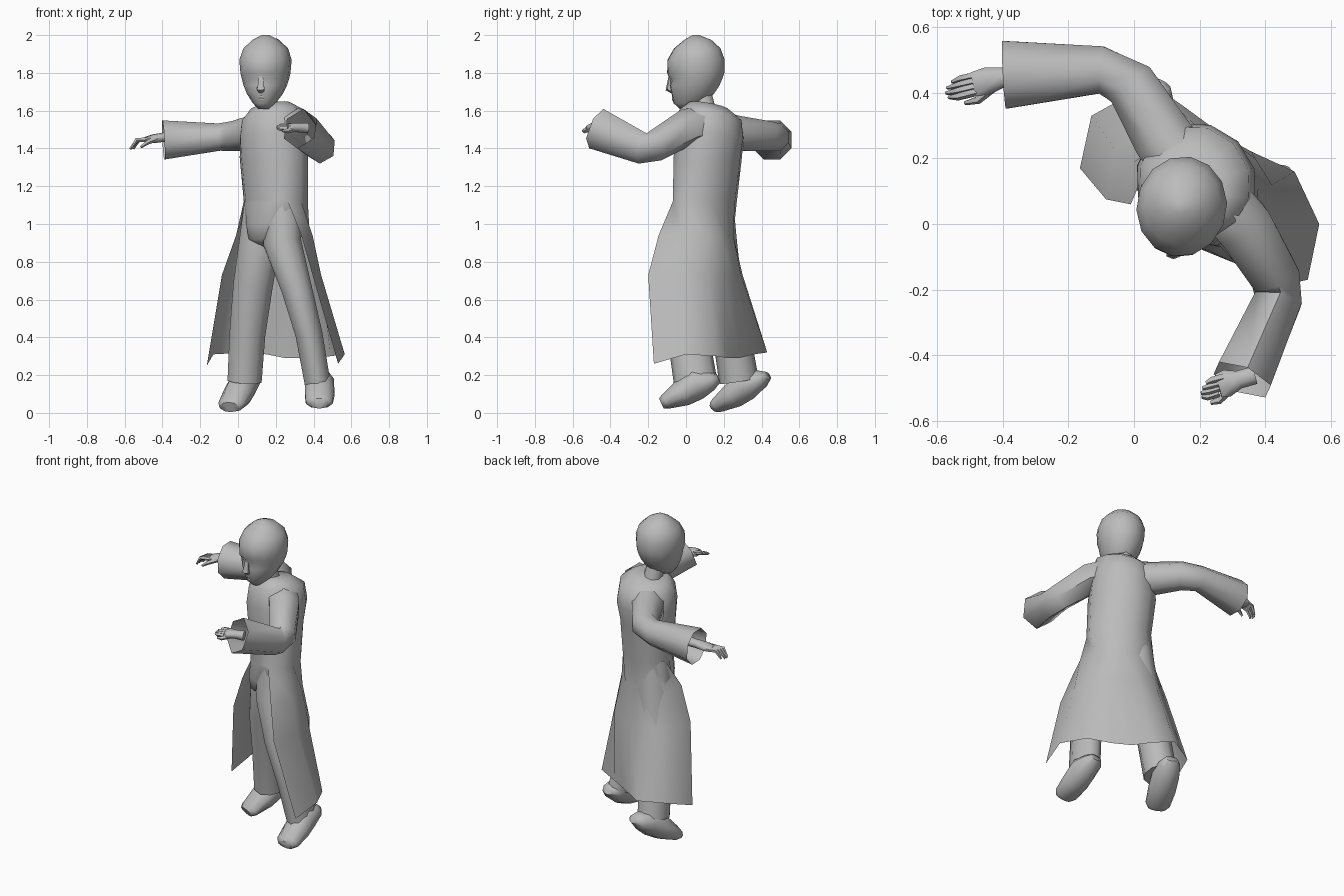
import bpy, bmesh, math
from mathutils import Vector, Matrix

if "Cube" in bpy.data.objects:
    bpy.data.objects.remove(bpy.data.objects["Cube"])

grey = bpy.data.materials.new("plain_grey")
grey.use_nodes = True
grey.diffuse_color = (0.5, 0.5, 0.5, 1)
grey.node_tree.nodes["Principled BSDF"].inputs["Base Color"].default_value = (0.5, 0.5, 0.5, 1)


def loft(name, rings, cap_start=True, cap_end=True, sheet=None, sheet_first=0, angle=60):
    """Skin closed rings; optional open sheet rows hang from the first ring."""
    bm = bmesh.new()
    rows = [[bm.verts.new(p) for p in ring] for ring in rings]
    n = len(rows[0])
    for a, b in zip(rows, rows[1:]):
        for i in range(n):
            j = (i + 1) % n
            bm.faces.new((a[i], a[j], b[j], b[i]))
    if cap_start:
        bm.faces.new(rows[0])
    if cap_end:
        bm.faces.new(rows[-1])
    if sheet:
        upper = rows[0][sheet_first:sheet_first + len(sheet[0])]
        for row in sheet:
            lower = [bm.verts.new(p) for p in row]
            for i in range(len(row) - 1):
                bm.faces.new((upper[i], upper[i + 1], lower[i + 1], lower[i]))
            upper = lower
    bmesh.ops.recalc_face_normals(bm, faces=bm.faces)
    mesh = bpy.data.meshes.new(name)
    bm.to_mesh(mesh)
    bm.free()
    mesh.materials.append(grey)
    obj = bpy.data.objects.new(name, mesh)
    bpy.context.collection.objects.link(obj)
    bpy.ops.object.select_all(action='DESELECT')
    obj.select_set(True)
    bpy.context.view_layer.objects.active = obj
    bpy.ops.object.shade_smooth_by_angle(angle=math.radians(angle))


def tube(name, path, radii, sides=8, ref=(0, 0, 1), **options):
    """Tube along a path; each radius is (sideways, upward)."""
    pts = [Vector(p) for p in path]
    rings = []
    for i, (p, r) in enumerate(zip(pts, radii)):
        ru, rv = r if isinstance(r, tuple) else (r, r)
        d = (pts[min(i + 1, len(pts) - 1)] - pts[max(i - 1, 0)]).normalized()
        u = d.cross(Vector(ref)).normalized()
        v = u.cross(d)
        turn = [math.tau * (k + 0.5) / sides for k in range(sides)]
        rings.append([p + u * ru * math.cos(t) + v * rv * math.sin(t) for t in turn])
    loft(name, rings, **options)


# Torso frame: the chest is turned 45 degrees to the model's right
LEFT = Vector((1, -1, 0)).normalized()
FRONT = Vector((-1, -1, 0)).normalized()


def body_ring(z, cx, cy, a, b, tilt=0):
    ring = []
    for k in range(12):
        t = math.pi / 2 - k * math.tau / 12
        c, s = math.cos(t), math.sin(t)
        ring.append(Vector((cx, cy, z + tilt * c)) + LEFT * a * c + FRONT * b * s)
    return ring


# Long coat: closed bodice with an open-fronted skirt hanging below
hip = [(.335, -.145), (.395, -.02), (.38, .11), (.335, .18), (.28, .22),
       (.20, .25), (.10, .25), (.0, .19), (-.01, .06)]
knee = [(.395, -.20), (.44, -.02), (.42, .12), (.37, .20), (.30, .25),
        (.20, .29), (.08, .30), (-.06, .23), (-.085, .075)]
hem = [(.53, -.17, .26), (.565, 0, .31), (.49, .16, .30), (.36, .22, .29), (.25, .28, .29),
       (.15, .36, .31), (.05, .43, .32), (-.13, .33, .31), (-.165, .17, .25)]
loft("coat",
     [body_ring(1.12, .20, .10, .19, .15), body_ring(1.35, .19, .115, .20, .165),
      body_ring(1.47, .19, .125, .19, .18, .02), body_ring(1.57, .185, .13, .175, .165, .04),
      body_ring(1.625, .17, .12, .11, .10, .025)],
     cap_start=False, sheet=[[(x, y, .94) for x, y in hip], [(x, y, .73) for x, y in knee], hem],
     sheet_first=2)

# Trousers
loft("trouser_seat",
     [body_ring(1.2, .197, .103, .185, .147), body_ring(1.12, .198, .10, .187, .148),
      body_ring(1.0, .185, .09, .16, .14), body_ring(.92, .16, .085, .10, .11),
      body_ring(.88, .15, .085, .03, .04)])
tube("right_trouser_leg",
     [(.13, .15, 1.12), (.115, .155, .9), (.08, .185, .68), (.05, .24, .42), (.035, .28, .17)],
     [.1, .115, .11, .1, (.095, .105)], sides=10, ref=(0, 1, 0))
tube("left_trouser_leg",
     [(.235, .05, 1.12), (.235, .02, .9), (.31, -.02, .66), (.375, .01, .42), (.42, .05, .165)],
     [.11, .105, (.085, .1), (.075, .11), (.072, .115)], sides=10, ref=(0, 1, 0))


# Shoes, raised at the heel
def shoe(name, heel, toe):
    heel, toe = Vector(heel), Vector(toe)
    steps = [(-.04, .04, .025, 0), (.08, .065, .05, 0), (.35, .08, .085, .02),
             (.62, .082, .072, .005), (.92, .075, .042, 0), (1, .055, .03, 0)]
    path = [heel.lerp(toe, t) + Vector((0, 0, lift)) for t, u, v, lift in steps]
    tube(name, path, [(u, v) for t, u, v, lift in steps], sides=10)


shoe("right_shoe", (.07, .42, .19), (-.045, .15, .03))
shoe("left_shoe", (.435, .16, .18), (.43, -.13, .05))

# Sleeves, open and flared at the cuffs
tube("right_sleeve",
     [(.16, .17, 1.5), (.09, .26, 1.48), (-.01, .425, 1.465), (-.1, .47, 1.46), (-.395, .455, 1.445)],
     [.1, .1, .085, .078, .112], cap_end=False)
tube("left_sleeve",
     [(.25, .09, 1.53), (.33, .0, 1.51), (.43, -.16, 1.415), (.44, -.23, 1.40), (.33, -.475, 1.505)],
     [.1, .1, .085, .083, (.1, .112)], sides=6, cap_end=False)


# Hands: flat palm, four drooping fingers and a thumb
def hand(side, wrist, tip, across, droop):
    wrist, tip, across = Vector(wrist), Vector(tip), Vector(across).normalized()
    down = Vector((0, 0, -droop))
    knuckle = wrist.lerp(tip, .52)
    back = wrist - (tip - wrist) * .4
    tube(side + "_palm", [back, wrist, wrist.lerp(tip, .3), knuckle],
         [.03, (.03, .026), (.045, .025), (.04, .017)], ref=Vector((0, 0, 1)))
    for i in range(4):
        off = across * (i - 1.5)
        reach = .98 - abs(i - 1.5) * .06
        tube(f"{side}_finger_{i + 1}",
             [wrist.lerp(tip, .45) + off * .018, wrist.lerp(tip, .75) + off * .019 - down * .2,
              wrist.lerp(tip, reach) + off * .016 + down],
             [.013, .012, .006], sides=5)
    tube(side + "_thumb",
         [wrist.lerp(tip, .15) - across * .02, wrist.lerp(tip, .4) - across * .055 + down * .4,
          wrist.lerp(tip, .6) - across * .055 + down], [.016, .013, .007], sides=5)


hand("right", (-.39, .45, 1.46), (-.58, .405, 1.43), (.2, 1, 0), .035)
hand("left", (.32, -.475, 1.51), (.2, -.51, 1.515), (.3, 1, .4), .0)

# Neck and head, the face turned slightly to the model's right
tube("neck", [(.165, .11, 1.58), (.15, .08, 1.72)], [.058, .05], ref=(0, 1, 0))
TURN = Matrix.Translation((.145, .05, 0)) @ Matrix.Rotation(math.radians(-10), 4, 'Z')

# Head levels: height, front y, back y, half width
levels = [(1.61, -.085, -.02, .03), (1.64, -.118, .05, .06), (1.69, -.128, .10, .095),
          (1.735, -.138, .13, .115), (1.77, -.14, .145, .125), (1.80, -.152, .155, .132),
          (1.87, -.15, .157, .138), (1.93, -.115, .135, .118), (1.975, -.06, .085, .07),
          (2.0, -.015, .02, .02)]
rings = []
for z, front, back, half in levels:
    ring = []
    for k in range(14):
        t = k * math.tau / 14
        y = (front + back) / 2 + (front - back) / 2 * math.cos(t)
        if z == 1.77 and k in (1, 13):      # eye sockets
            y += .016
        ring.append(TURN @ Vector((half * math.sin(t), y, z)))
    rings.append(ring)
loft("head", rings)

# Nose and lips
tube("nose", [TURN @ Vector(p) for p in [(0, -.132, 1.785), (0, -.14, 1.735), (0, -.143, 1.715), (0, -.125, 1.7)]],
     [.012, (.018, .014), (.024, .018), (.014, .01)], sides=6, ref=(0, 1, 0))
for name, z in (("upper_lip", 1.675), ("lower_lip", 1.66)):
    tube(name, [TURN @ Vector((x, -.12 + abs(x) * .5, z)) for x in (-.028, 0, .028)],
         [.004, .008, .004], sides=6)
